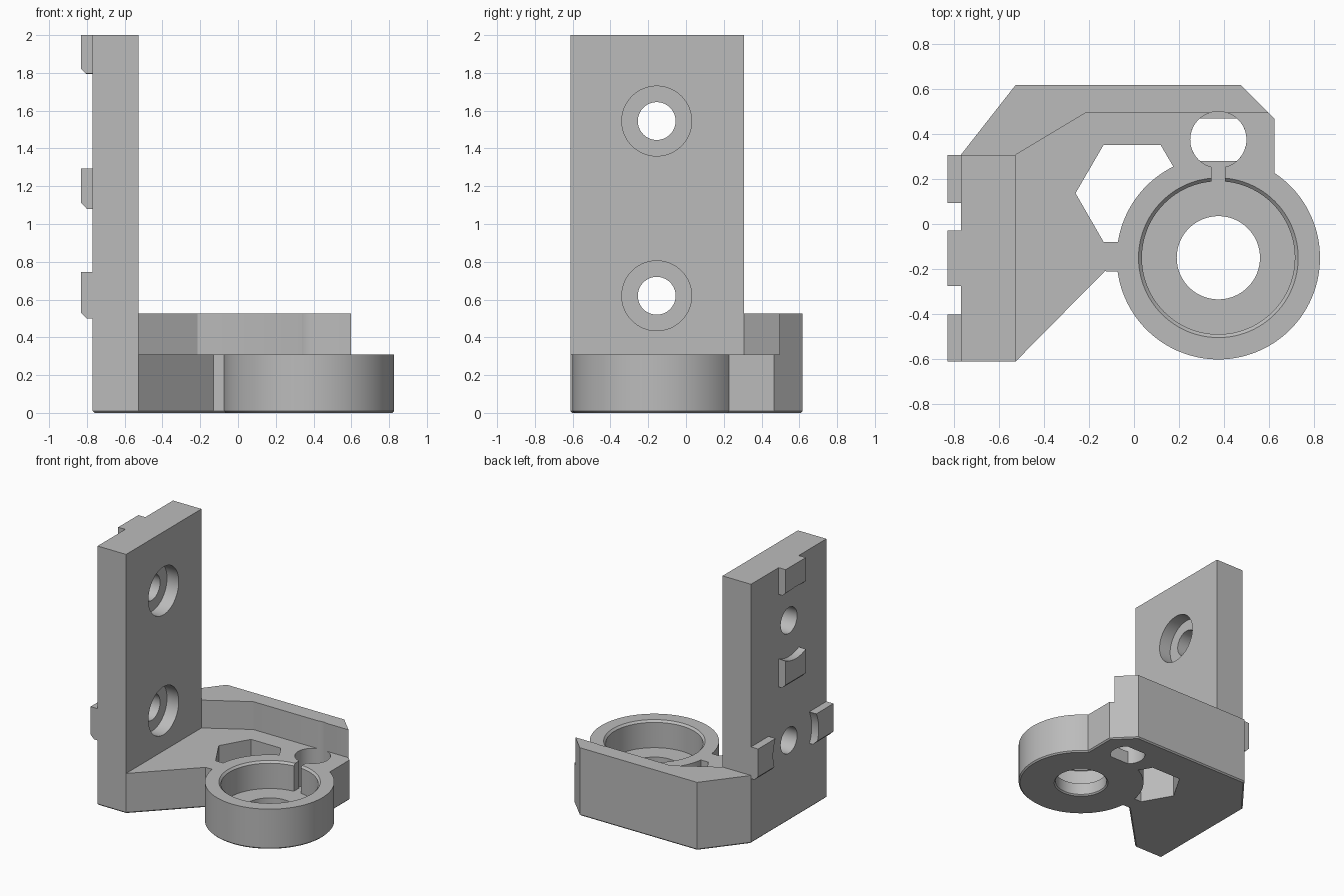
import bpy, bmesh
from math import cos, sin, radians, pi
from mathutils import Matrix, Vector

cube = bpy.data.objects.get("Cube")
if cube:
    bpy.data.objects.remove(cube)

grey = bpy.data.materials.new("plain_grey")
grey.use_nodes = True
colour = (0.5, 0.5, 0.5, 1)
grey.diffuse_color = colour
grey.node_tree.nodes["Principled BSDF"].inputs["Base Color"].default_value = colour

RING = (0.375, -0.15)      # centre of the ring seat
RING_R = 0.452
DECK = 0.31                # top of the base plate
POST_BACK, POST_FRONT = -0.77, -0.527
HOLE_Y = -0.155            # screw hole line on the post
HOLES_Z = (0.62, 1.545)


def finish(name, bm):
    bmesh.ops.recalc_face_normals(bm, faces=bm.faces)
    mesh = bpy.data.meshes.new(name)
    bm.to_mesh(mesh)
    bm.free()
    mesh.materials.append(grey)
    ob = bpy.data.objects.new(name, mesh)
    bpy.context.collection.objects.link(ob)
    return ob


def prism(name, outline, low, high, foot=0):
    """Extrude an xy outline from low to high, with an optional chamfered foot."""
    bm = bmesh.new()
    face = bm.faces.new([bm.verts.new((x, y, low)) for x, y in outline])
    rim = list(face.edges)
    top = bmesh.ops.extrude_face_region(bm, geom=[face], use_keep_orig=True)["geom"]
    bmesh.ops.translate(bm, vec=(0, 0, high - low),
                        verts=[g for g in top if isinstance(g, bmesh.types.BMVert)])
    bmesh.ops.recalc_face_normals(bm, faces=bm.faces)
    if foot:
        bmesh.ops.bevel(bm, geom=rim, offset=foot, segments=1, affect='EDGES')
    return finish(name, bm)


def box(name, x, y, z):
    return prism(name, [(x[0], y[0]), (x[1], y[0]), (x[1], y[1]), (x[0], y[1])], *z)


def lathe(name, profile, matrix, sides=96):
    """Closed solid turned about z from (radius, height) pairs."""
    bm = bmesh.new()
    rings = [[bm.verts.new(matrix @ Vector((r * cos(2 * pi * i / sides),
                                            r * sin(2 * pi * i / sides), z)))
              for i in range(sides)] for r, z in profile]
    for a, b in zip(rings, rings[1:]):
        for i in range(sides):
            j = (i + 1) % sides
            bm.faces.new((a[i], a[j], b[j], b[i]))
    bm.faces.new(rings[0])
    bm.faces.new(rings[-1])
    return finish(name, bm)


def cut(target, *cutters):
    bpy.context.view_layer.objects.active = target
    for c in cutters:
        mod = target.modifiers.new("cut", 'BOOLEAN')
        mod.operation, mod.solver, mod.object = 'DIFFERENCE', 'EXACT', c
        bpy.ops.object.modifier_apply(modifier=mod.name)
        bpy.data.objects.remove(c)


def smooth(ob):
    bpy.ops.object.select_all(action='DESELECT')
    ob.select_set(True)
    bpy.context.view_layer.objects.active = ob
    bpy.ops.object.shade_smooth_by_angle(angle=radians(30))


def arc(centre, r, start, end, steps):
    angles = [radians(start + (end - start) * i / steps) for i in range(steps + 1)]
    return [(centre[0] + r * cos(a), centre[1] + r * sin(a)) for a in angles]


def at(x, y, z=0):
    return Matrix.Translation((x, y, z))


# Base plate with the ring seat in one outline
plate = prism("base_plate",
              [(POST_BACK, -0.612), (POST_FRONT, -0.612), (-0.13, -0.21)]
              + arc(RING, RING_R, 187.7, 416.4, 72)
              + [(0.625, 0.467), (0.475, 0.617), (POST_FRONT, 0.617), (POST_BACK, 0.307)],
              0, DECK, foot=0.01)

# Stepped seat, hexagonal window, and round socket joined to the seat by a slot
seat = lathe("seat_cutter", [(0.205, -0.01), (0.185, 0.01), (0.185, 0.1), (0.34, 0.1),
                             (0.34, 0.295), (0.37, 0.325)], at(*RING))
window = prism("window_cutter",
               [(-0.135, -0.08), (-0.26, 0.137), (-0.135, 0.352), (0.118, 0.352)]
               + arc(RING, RING_R, 116.3, 171, 20), -0.1, 0.5)
SOCKET = (0.375, 0.375)
socket = lathe("socket_cutter", [(0.125, 0.1), (0.125, 0.7)], at(*SOCKET), 64)
half = 38 + 11.5
drain = prism("drain_cutter", arc(SOCKET, 0.125, -half, half, 16)
              + arc(SOCKET, 0.125, 180 - half, 180 + half, 16), -0.1, 0.2)
slot = box("slot_cutter", (0.345, 0.405), (0.1, 0.3), (0.1, 0.5))
cut(plate, seat, window, socket, drain, slot)
smooth(plate)

# Raised wall along the back edge
wall = prism("back_wall", [(POST_BACK, 0.307), (POST_FRONT, 0.307), (-0.215, 0.494),
                           (0.598, 0.494), (0.475, 0.617), (POST_FRONT, 0.617)], DECK, 0.525)
cut(wall, lathe("socket_cutter", [(0.125, 0.1), (0.125, 0.7)], at(*SOCKET), 64))
smooth(wall)

# Upright post with counterbored screw holes
post = box("upright_post", (POST_BACK, POST_FRONT), (-0.612, 0.307), (DECK, 2))
turn = Matrix.Rotation(pi / 2, 4, 'Y')
for z in HOLES_Z:
    cut(post, lathe("screw_cutter", [(0.1, -0.4), (0.1, -0.1), (0.185, -0.1), (0.185, 0.1)],
                    at(POST_FRONT, HOLE_Y, z) @ turn, 64))
smooth(post)

# Locating tabs on the rear of the post, chamfered below and hollowed around the holes
for name, y, z, hole in (("top_tab", (-0.275, -0.03), (1.79, 2), 1),
                         ("middle_tab", (-0.275, -0.03), (1.08, 1.295), 1),
                         ("left_low_tab", (0.09, 0.307), (0.5, 0.745), 0),
                         ("right_low_tab", (-0.612, -0.39), (0.5, 0.745), 0)):
    tab = box(name, (-0.83, POST_BACK), y, z)
    bm = bmesh.new()
    bm.from_mesh(tab.data)
    edge = [e for e in bm.edges if all(v.co.x < -0.82 and v.co.z < z[0] + 0.01 for v in e.verts)]
    bmesh.ops.bevel(bm, geom=edge, offset=0.03, segments=1, affect='EDGES')
    bm.to_mesh(tab.data)
    bm.free()
    cut(tab, lathe("hollow_cutter", [(0.278, -0.2), (0.278, 0.2)],
                   at(POST_BACK, HOLE_Y, HOLES_Z[hole]) @ turn))
    smooth(tab)
